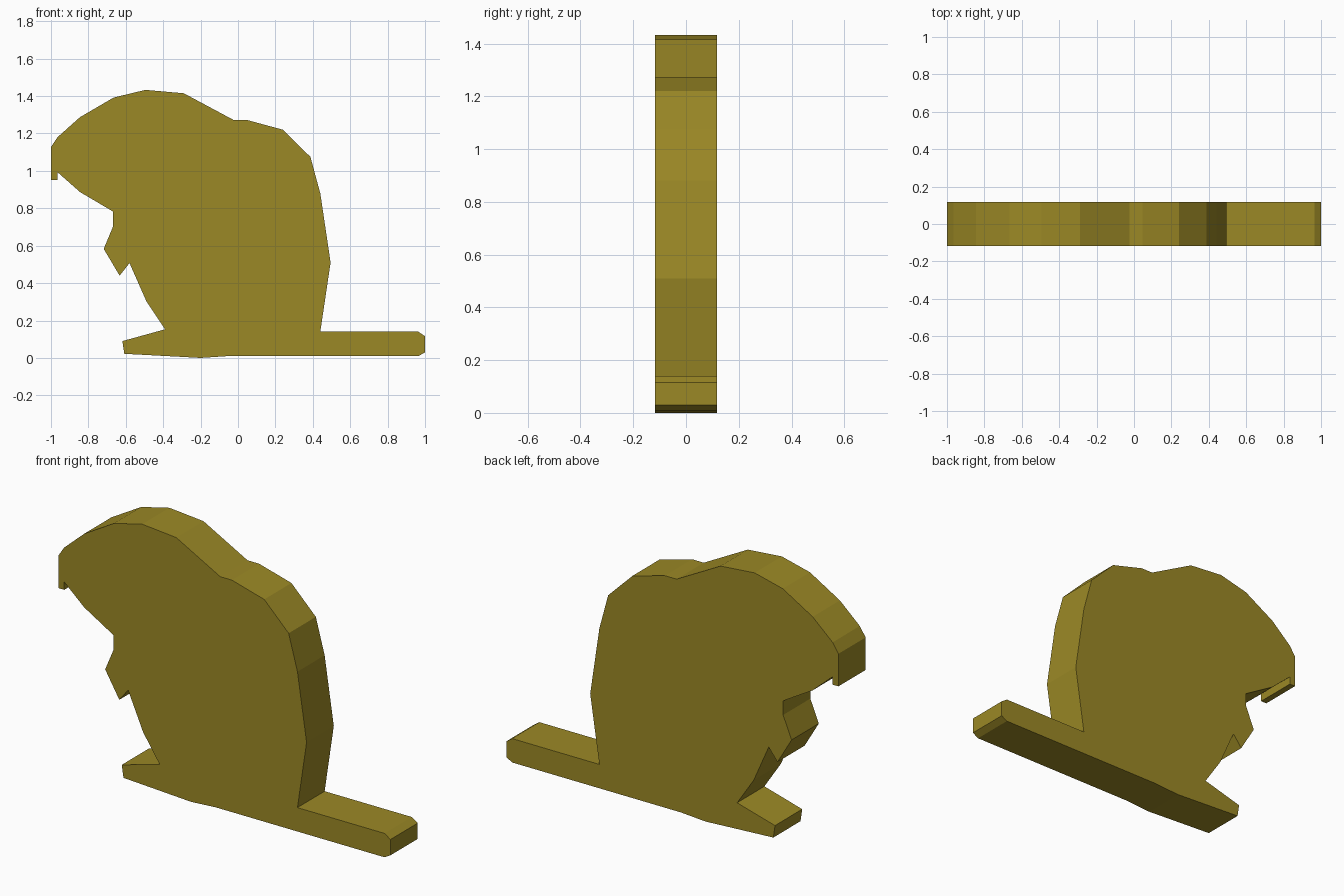
import bpy
import bmesh

cube = bpy.data.objects.get("Cube")
if cube:
    bpy.data.objects.remove(cube, do_unlink=True)

HALF_DEPTH = 0.117

# Side silhouette as (x, z), section by section
tail = [(-0.05, 0.01), (0.965, 0.01), (1.0, 0.03), (1.0, 0.116), (0.965, 0.14), (0.44, 0.14)]
back = [(0.495, 0.51), (0.44, 0.88), (0.387, 1.075), (0.24, 1.22), (0.045, 1.273), (-0.025, 1.273)]
head = [(-0.29, 1.415), (-0.495, 1.433), (-0.665, 1.392), (-0.845, 1.287), (-0.965, 1.18), (-1.0, 1.127)]
tooth = [(-1.0, 0.95), (-0.965, 0.95), (-0.965, 0.993)]
chin = [(-0.845, 0.887), (-0.667, 0.782), (-0.667, 0.705)]
paw = [(-0.718, 0.583), (-0.633, 0.44), (-0.58, 0.507)]
belly = [(-0.49, 0.303), (-0.39, 0.153)]
foot = [(-0.618, 0.09), (-0.608, 0.022), (-0.29, 0.005), (-0.20, 0.0)]
outline = tail + back + head + tooth + chin + paw + belly + foot

# Flat animal cut-out: fill the silhouette and extrude it through its depth
bm = bmesh.new()
front = bm.faces.new([bm.verts.new((x, -HALF_DEPTH, z)) for x, z in outline])
extruded = bmesh.ops.extrude_face_region(bm, geom=[front], use_keep_orig=True)
moved = [v for v in extruded["geom"] if isinstance(v, bmesh.types.BMVert)]
bmesh.ops.translate(bm, verts=moved, vec=(0, 2 * HALF_DEPTH, 0))
bmesh.ops.recalc_face_normals(bm, faces=bm.faces)

mesh = bpy.data.meshes.new("animal_cutout")
bm.to_mesh(mesh)
bm.free()
body = bpy.data.objects.new("animal_cutout", mesh)
bpy.context.collection.objects.link(body)

# Olive gold colour
color = (0.33, 0.25, 0.019, 1.0)
mat = bpy.data.materials.new("olive_gold")
mat.use_nodes = True
mat.diffuse_color = color
mat.node_tree.nodes["Principled BSDF"].inputs["Base Color"].default_value = color
mesh.materials.append(mat)
